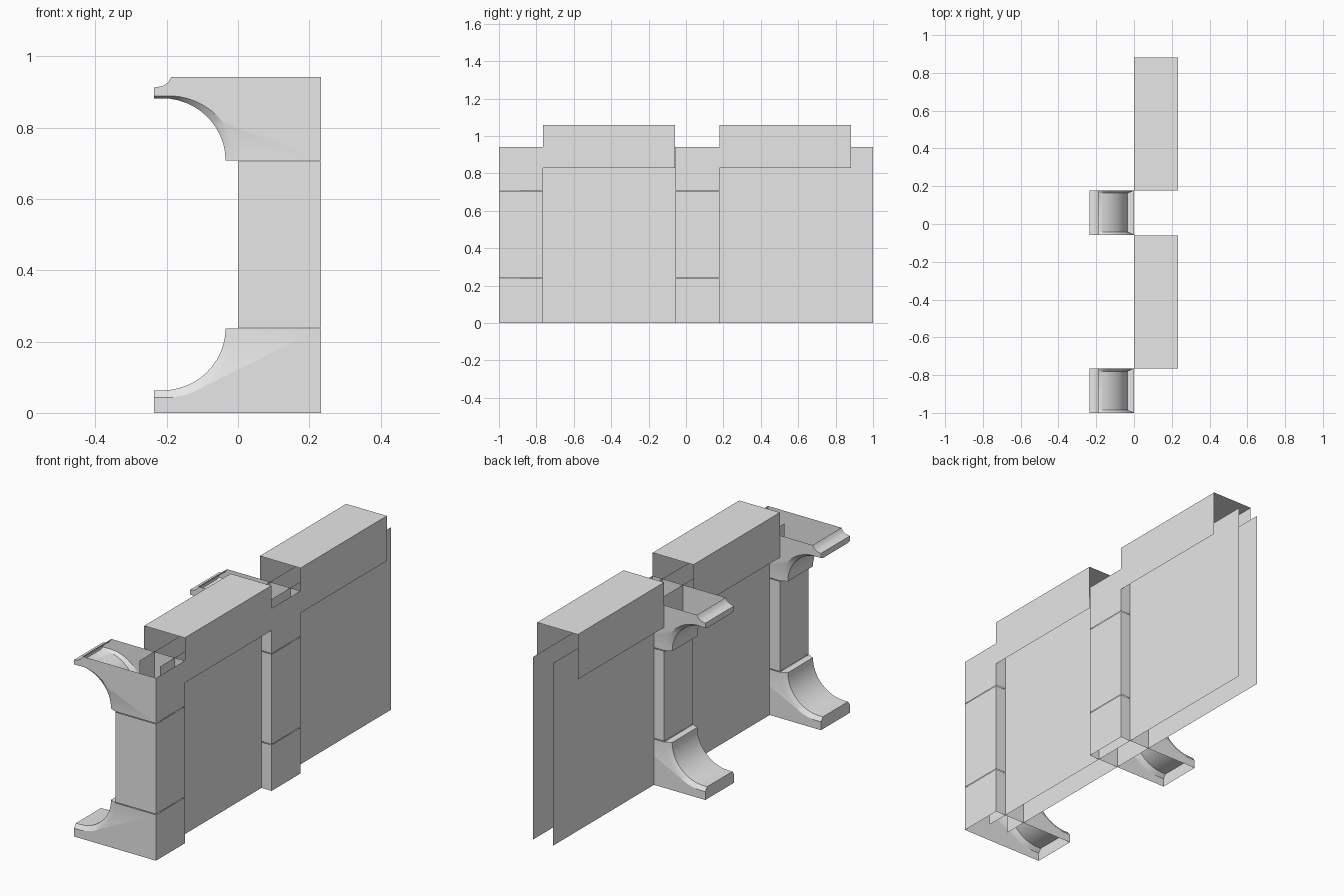
import bpy, bmesh, math

cube = bpy.data.objects.get("Cube")
if cube:
    bpy.data.objects.remove(cube, do_unlink=True)

stone = bpy.data.materials.new("stone_grey")
stone.use_nodes = True
stone.diffuse_color = (0.8, 0.8, 0.8, 1)
stone.node_tree.nodes["Principled BSDF"].inputs["Base Color"].default_value = (0.8, 0.8, 0.8, 1)

BACK, LIP, HALF, INSET = 0.232, -0.235, 0.1175, 0.015
LOW, HIGH, TOP = 0.237, 0.708, 0.942


def finish(name, bm):
    bmesh.ops.remove_doubles(bm, verts=bm.verts, dist=0.0001)
    bmesh.ops.recalc_face_normals(bm, faces=bm.faces)
    mesh = bpy.data.meshes.new(name)
    bm.to_mesh(mesh)
    bm.free()
    mesh.materials.append(stone)
    obj = bpy.data.objects.new(name, mesh)
    bpy.context.collection.objects.link(obj)
    bpy.ops.object.select_all(action='DESELECT')
    obj.select_set(True)
    bpy.context.view_layer.objects.active = obj
    bpy.ops.object.shade_smooth_by_angle(angle=math.radians(30))
    return obj


def strip(name, points, y0, y1, closed=False):
    """Sheet swept along y from an x/z outline, open at both ends."""
    bm = bmesh.new()
    rows = [[bm.verts.new((x, y, z)) for x, z in points] for y in (y0, y1)]
    for i in range(len(points) - (not closed)):
        j = (i + 1) % len(points)
        bm.faces.new((rows[0][i], rows[0][j], rows[1][j], rows[1][i]))
    return finish(name, bm)


def tube(name, x0, x1, y0, y1, z0, z1):
    """Four upright sides, open above and below."""
    bm = bmesh.new()
    corners = [(x0, y0), (x1, y0), (x1, y1), (x0, y1)]
    rows = [[bm.verts.new((x, y, z)) for x, y in corners] for z in (z0, z1)]
    for i in range(4):
        j = (i + 1) % 4
        bm.faces.new((rows[0][i], rows[0][j], rows[1][j], rows[1][i]))
    return finish(name, bm)


def arc(base, up, grow0, grow1, steps=12):
    """Concave quarter curve from the lip to the shaft; grow widens it."""
    pts = []
    for i in range(steps + 1):
        t = i / steps
        a = t * math.pi / 2
        g = grow0 + (grow1 - grow0) * t
        pts.append((-0.213 + (0.178 + g) * math.sin(a),
                    base + up * (0.174 + g) * math.cos(a)))
    return [(LIP, pts[0][1])] + pts


def flared_block(name, inner, outer, rest, yc):
    """Hollow block with a chamfered curve; open above and below."""
    bm = bmesh.new()

    def line(points, y):
        return [bm.verts.new((x, y, z)) for x, z in points]

    a, b, r = ([line(p, yc - h), line(p, yc + h)] for p, h in
               ((inner, HALF - INSET), (outer, HALF), (rest, HALF)))
    for s in (0, 1):
        bm.faces.new(b[s] + r[s])
    for i in range(len(inner) - 1):
        bm.faces.new((a[0][i], a[0][i + 1], a[1][i + 1], a[1][i]))
        for s in (0, 1):
            bm.faces.new((a[s][i], a[s][i + 1], b[s][i + 1], b[s][i]))
    # back and lip, leaving the opening between the second and third corners
    for i in range(len(rest) - 1):
        if i != 1:
            bm.faces.new((r[0][i], r[0][i + 1], r[1][i + 1], r[1][i]))
    # end of the lip and ledge beside the shaft
    bm.faces.new((r[0][-1], b[0][0], a[0][0], a[1][0], b[1][0], r[1][-1]))
    bm.faces.new((a[0][-1], a[1][-1], b[1][-1], b[0][-1]))
    return finish(name, bm)


# Piers: foot, shaft and bracket
for tag, yc in (("front", -0.8825), ("middle", 0.0605)):
    flared_block(tag + "_foot", arc(LOW, -1, 0, 0), arc(LOW, -1, 0.02, 0.035),
                 [(BACK, LOW), (BACK, 0), (LIP, 0)], yc)
    tube(tag + "_shaft", 0, BACK, yc - HALF, yc + HALF, LOW + 0.003, HIGH - 0.003)
    flared_block(tag + "_bracket", arc(HIGH, 1, 0, 0), arc(HIGH, 1, 0.006, 0.035),
                 [(BACK, HIGH), (BACK, TOP), (-0.187, TOP), (-0.196, 0.926),
                  (-0.212, 0.916), (LIP, 0.912)], yc)

# Wall sheets, one on each face
for tag, x in (("left", 0.174), ("right", 0.058)):
    strip(tag + "_wall_sheet", [(x, 0), (x, TOP)], -0.885, 1)

# Coping caps, open below and at the ends
for tag, y0, y1 in (("front", -0.765, -0.06), ("rear", 0.178, 0.882)):
    strip(tag + "_coping", [(0, 0.828), (0, 1.06), (BACK, 1.06), (BACK, 0.828)], y0, y1)
